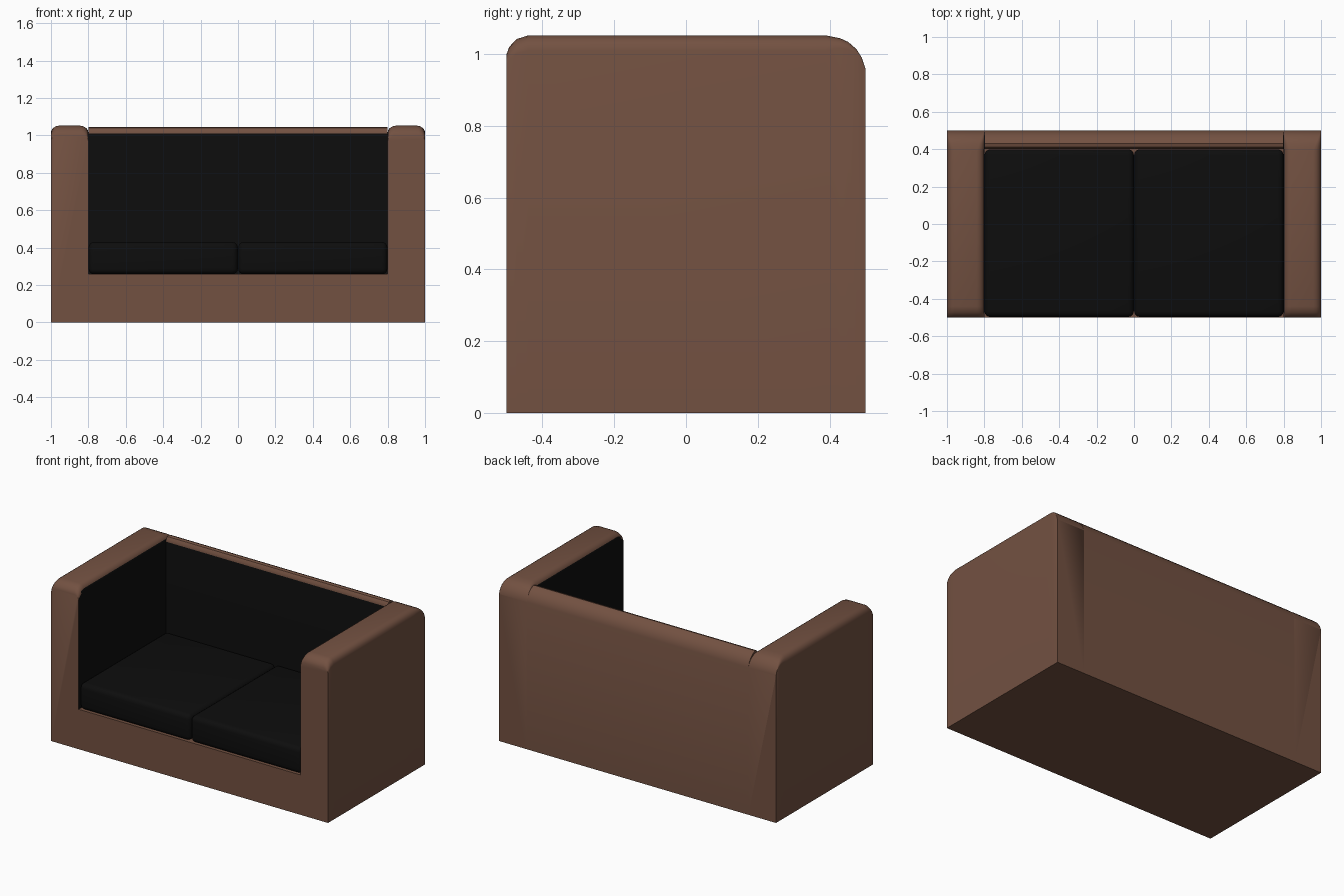
import bpy, bmesh, math

if "Cube" in bpy.data.objects:
    bpy.data.objects.remove(bpy.data.objects["Cube"])


def material(name, color):
    m = bpy.data.materials.new(name)
    m.diffuse_color = (*color, 1)
    m.use_nodes = True
    m.node_tree.nodes["Principled BSDF"].inputs["Base Color"].default_value = m.diffuse_color
    return m


BROWN = material("brown_cover", (0.17, 0.082, 0.053))
BLACK = material("black_lining", (0.004, 0.004, 0.004))


def finish(name, bm, mats, smooth=True):
    bmesh.ops.recalc_face_normals(bm, faces=bm.faces)
    me = bpy.data.meshes.new(name)
    bm.to_mesh(me)
    bm.free()
    for m in mats:
        me.materials.append(m)
    ob = bpy.data.objects.new(name, me)
    bpy.context.collection.objects.link(ob)
    if smooth:
        bpy.context.view_layer.objects.active = ob
        ob.select_set(True)
        bpy.ops.object.shade_smooth_by_angle(angle=math.radians(35))
        ob.select_set(False)
    return ob


def loft(rings):
    """Skin closed rings and cap both ends."""
    bm = bmesh.new()
    vr = [[bm.verts.new(p) for p in r] for r in rings]
    n = len(vr[0])
    for a, b in zip(vr, vr[1:]):
        for i in range(n):
            j = (i + 1) % n
            bm.faces.new((a[i], a[j], b[j], b[i]))
    bm.faces.new(vr[0])
    bm.faces.new(vr[-1][::-1])
    bmesh.ops.recalc_face_normals(bm, faces=bm.faces)
    return bm


def box(lo, hi):
    bm = bmesh.new()
    bmesh.ops.create_cube(bm, size=1)
    for v in bm.verts:
        v.co = [lo[k] + (v.co[k] + 0.5) * (hi[k] - lo[k]) for k in range(3)]
    return bm


# rolled rear edge shared by the back and the arms: (y, z)
REAR = [(0.43, 1.044), (0.452, 1.034), (0.475, 1.014), (0.49, 0.99), (0.5, 0.96)]


# arms: rounded section swept front to rear, rounding fades at the rear corner
def arm_ring(side, y, h, r):
    pts = [(0.8, 0)]
    for cx, start in ((0.8 + r, 180), (1 - r, 90)):
        for k in range(5):
            a = math.radians(start - 22.5 * k)
            pts.append((cx + r * math.cos(a), h - r + r * math.sin(a)))
    pts.append((1, 0))
    return [(side * x, y, z) for x, z in pts]


stations = [(-0.5, 1.0, 0.03), (-0.493, 1.02, 0.035), (-0.472, 1.042, 0.04),
            (-0.44, 1.052, 0.042), (0.39, 1.052, 0.042)]
stations += [(y, z, 0.042 * (0.5 - y) / 0.11 + 0.001) for y, z in REAR]

for side, name in ((-1, "left_arm"), (1, "right_arm")):
    bm = loft([arm_ring(side, *s) for s in stations])
    for f in bm.faces:
        if f.normal.x * side < -0.97:
            f.material_index = 1
    finish(name, bm, (BROWN, BLACK))

# backrest with black inner face
prof = [(0.4, 0), (0.4, 1.01), (0.403, 1.025), (0.413, 1.039)] + REAR + [(0.5, 0)]
bm = loft([[(x, y, z) for y, z in prof] for x in (-0.8, 0.8)])
for f in bm.faces:
    if f.normal.y < -0.99:
        f.material_index = 1
finish("backrest", bm, (BROWN, BLACK))

# base under the seat
finish("base", box((-0.8, -0.5, 0), (0.8, 0.4, 0.26)), (BROWN,), False)

# two seat cushions with soft edges
for side, name in ((-1, "left_cushion"), (1, "right_cushion")):
    x0, x1 = sorted((side * 0.001, side * 0.799))
    bm = box((x0, -0.497, 0.258), (x1, 0.399, 0.43))
    bmesh.ops.bevel(bm, geom=bm.edges[:], offset=0.03, segments=4,
                    profile=0.5, affect='EDGES')
    finish(name, bm, (BLACK,))
